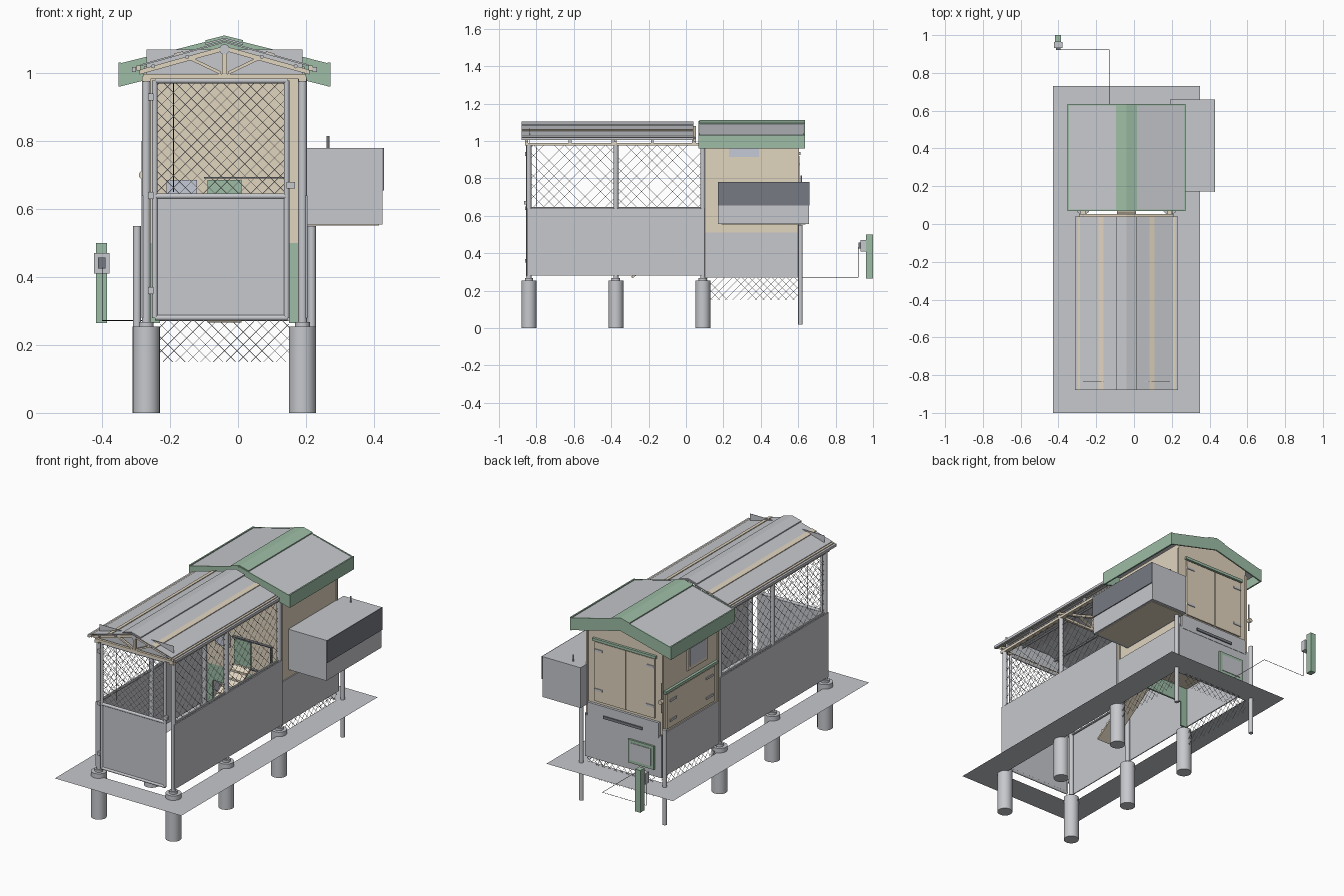
import bpy, bmesh, math
from mathutils import Vector

if "Cube" in bpy.data.objects:
    bpy.data.objects.remove(bpy.data.objects["Cube"])


def material(name, rgb):
    m = bpy.data.materials.new(name)
    m.use_nodes = True
    m.diffuse_color = (*rgb, 1)
    m.node_tree.nodes["Principled BSDF"].inputs["Base Color"].default_value = (*rgb, 1)
    return m


GREY = material("light grey", (.57, .58, .61))
DARK = material("dark grey", (.18, .195, .22))
BEIGE = material("beige wood", (.75, .66, .52))
GREEN = material("sage green", (.34, .51, .38))
GLASS = material("pale blue glass", (.56, .59, .68))
BLACK = material("black", (.03, .03, .03))

CX = -.04           # centre line of the building
L, R = -.27, .19    # side walls


def finish(name, bm, mat):
    bmesh.ops.recalc_face_normals(bm, faces=bm.faces)
    me = bpy.data.meshes.new(name)
    bm.to_mesh(me)
    bm.free()
    me.materials.append(mat)
    ob = bpy.data.objects.new(name, me)
    bpy.context.collection.objects.link(ob)
    return ob


def box(name, x0, x1, y0, y1, z0, z1, mat):
    bm = bmesh.new()
    bmesh.ops.create_cube(bm, size=1)
    for v in bm.verts:
        v.co = ((x0, x1)[v.co.x > 0], (y0, y1)[v.co.y > 0], (z0, z1)[v.co.z > 0])
    return finish(name, bm, mat)


def add_rod(bm, p, q, r, n):
    p, q = Vector(p), Vector(q)
    d = q - p
    mx = d.to_track_quat('Z', 'Y').to_matrix().to_4x4()
    mx.translation = (p + q) / 2
    bmesh.ops.create_cone(bm, segments=n, radius1=r, radius2=r, depth=d.length,
                          cap_ends=True, matrix=mx)


def rod(name, pts, r, mat, n=16):
    bm = bmesh.new()
    for p, q in zip(pts, pts[1:]):
        add_rod(bm, p, q, r, n)
    ob = finish(name, bm, mat)
    for f in ob.data.polygons:
        f.use_smooth = len(f.vertices) == 4 and n > 8
    return ob


def prism(name, xz, y0, y1, mat):
    bm = bmesh.new()
    face = bm.faces.new([bm.verts.new((x, y0, z)) for x, z in xz])
    ext = bmesh.ops.extrude_face_region(bm, geom=[face])["geom"]
    bmesh.ops.translate(bm, vec=(0, y1 - y0, 0),
                        verts=[v for v in ext if isinstance(v, bmesh.types.BMVert)])
    return finish(name, bm, mat)


def gable(name, half, peak, eave, thick, y0, y1, mat):
    top = [(CX - half, eave), (CX, peak), (CX + half, eave)]
    return prism(name, top + [(x, z - thick) for x, z in reversed(top)], y0, y1, mat)


def beam(name, a, b, h, y0, y1, mat):
    (xa, za), (xb, zb) = a, b
    return prism(name, [(xa, za), (xb, zb), (xb, zb - h), (xa, za - h)], y0, y1, mat)


def netting(name, origin, u, w, z0, z1, pitch):
    """Diamond wire panel spanning w along u from z0 to z1."""
    bm = bmesh.new()
    o, u, h = Vector(origin), Vector(u), z1 - z0
    for i in range(int((w + h) / pitch) + 1):
        c = (i + .5) * pitch - h
        a, b = max(0, c), min(w, c + h)
        if b - a > .002:
            for s in (0, 1):
                ends = [o + u * (w - t if s else t) + Vector((0, 0, z0 + t - c)) for t in (a, b)]
                add_rod(bm, *ends, .0011, 3)
    return finish(name, bm, GREY)


# ground border with an open centre
bm = bmesh.new()
outer = [(-.43, -1), (.35, -1), (.35, .73), (-.43, .73)]
inner = [(-.28, -.85), (.2, -.85), (.2, .58), (-.28, .58)]
vo, vi = [[bm.verts.new((x, y, .23)) for x, y in loop] for loop in (outer, inner)]
for i in range(4):
    j = (i + 1) % 4
    bm.faces.new((vo[i], vo[j], vi[j], vi[i]))
finish("ground_border", bm, GREY)

# piers, run posts, side panels and netting
for side, x, out in (("right", L, -1), ("left", R, 1)):
    for i, y in enumerate((-.84, -.375, .09)):
        rod(f"{side}_pier_{i}", [(x, y, 0), (x, y, .255)], .04, GREY, 24)
        rod(f"{side}_pier_cap_{i}", [(x, y, .255), (x, y, .268)], .022, GREY)
        rod(f"{side}_post_{i}", [(x, y, .26), (x, y, .985)], .013, GREY)
    box(f"{side}_run_panel", *sorted((x + out * .014, x + out * .009)), -.85, .1, .28, .64, GREY)
    netting(f"{side}_run_netting", (x, -.84, 0), (0, 1, 0), .93, .64, .98, .055)
    rod(f"{side}_mid_rail", [(x, -.84, .64), (x, .09, .64)], .006, GREY, 8)
    box(f"{side}_top_plate", x - .012, x + .012, -.86, .07, .975, .99, BEIGE)
    for y in (-.62, -.39, -.18, .04):
        box(f"{side}_roof_bracket", x - .006, x + .006, y - .007, y + .007, .99, 1.02, GREY)
    # eave rail and gutter strip beyond the roof sheet
    for part, d, z, mat in (("eave_rail", .023, 1.008, BEIGE), ("eave_strip", .036, 1.004, GREY)):
        xe = x + out * d
        box(f"{side}_{part}", xe - .006, xe + .006, -.88, .04, z, z + .014, mat)
    # rear ground stakes and buried skirt
    xs = x + out * .027
    rod(f"{side}_rear_stake", [(xs, .612, .02), (xs, .612, .55)], .012, GREY)
    netting(f"{side}_buried_skirt", (x, .11, 0), (0, 1, 0), .49, .15, .27, .04)
netting("rear_buried_skirt", (-.23, .6, 0), (1, 0, 0), .38, .15, .27, .037)

# front door with solid lower panel
box("door_panel", -.245, .145, -.85, -.842, .28, .635, GREY)
netting("door_netting", (-.245, -.846, 0), (1, 0, 0), .39, .645, .975, .035)
for z in (.28, .638, .978):
    rod("door_rail", [(-.245, -.848, z), (.145, -.848, z)], .008, GREY)
for x in (-.245, .143):
    rod("door_stile", [(x, -.848, .28), (x, -.848, .978)], .008, GREY)
for z in (.36, .64, .93):
    box("door_hinge", -.265, -.248, -.86, -.845, z - .01, z + .01, GREY)
box("door_latch", .143, .168, -.866, -.848, .66, .68, GREY)
rod("pull_cord", [(-.19, -.8, .97), (-.19, -.8, .65)], .001, BLACK, 4)

# run roof, battens, ridge cap and trusses
slope = .28
gable("run_roof", .247, 1.095, 1.095 - slope * .247, .005, -.88, .04, GREY)
gable("run_ridge_cap", .055, 1.104, 1.089, .006, -.88, .04, GREY)
for s in (-1, 1):
    top = [(CX + s * k, 1.099 - slope * k) for k in (.122, .148)]
    beam("roof_batten", top[0], top[1], .005, -.88, .04, BEIGE)
    for k in (.11, .21):
        x, z = CX + s * k, 1.079 - slope * k
        rod("roof_purlin", [(x, -.87, z), (x, .04, z)], .006, GREY, 8)
    for y in (-.86, -.385, .04):
        beam("truss_rafter", (CX, 1.08), (CX + s * .25, 1.08 - slope * .25), .014, y, y + .014, BEIGE)
        beam("truss_brace", (CX + s * .01, 1.005), (CX + s * .1, 1.048), .01, y, y + .012, BEIGE)
for y in (-.86, -.385, .04):
    box("truss_chord", -.28, .2, y, y + .014, .983, .997, BEIGE)
    box("truss_king_post", CX - .007, CX + .007, y, y + .014, .99, 1.075, BEIGE)
    rod("truss_plate", [(CX, y - .003, 1.07), (CX, y, 1.07)], .015, GREY)
box("gable_panel", L, R, -.836, -.834, .985, 1.07, GREY)

# house body
prism("house_body", [(L, .5), (R, .5), (R, 1.01), (CX, 1.075), (L, 1.01)], .105, .598, BEIGE)
for x in (L - .006, R):
    box("house_lower_side", x, x + .006, .1, .61, .27, .51, GREY)
box("house_lower_back", L, R, .598, .61, .27, .5, GREY)
for x in (L, CX, R):
    for y in (.108, .597):
        if x != CX:
            box("house_corner_trim", x - .006, x + .006, y - .006, y + .006, .5, .98, BEIGE)

# green divider with a wide passage under the house
box("divider_top", L, R, .105, .115, .41, .5, GREEN)
for x0, x1 in ((L, L + .04), (R - .04, R)):
    box("divider_leg", x0, x1, .105, .115, .265, .41, GREEN)

# house roof with fascia boards
gable("house_roof", .305, 1.105, 1.027, .012, .075, .63, GREY)
gable("house_ridge_cap", .055, 1.111, 1.097, .008, .072, .635, GREEN)
for y in (.068, .627):
    gable("gable_fascia", .31, 1.106, 1.028, .068, y, y + .008, GREEN)
for x in (CX - .312, CX + .304):
    box("eave_fascia", x, x + .008, .07, .635, .96, 1.032, GREEN)

# rear door, drawer and hatch
box("rear_door_leaf", -.23, -.055, .598, .606, .59, .92, BEIGE)
box("rear_door_leaf", -.05, .14, .598, .606, .59, .92, BEIGE)
box("rear_door_trim", -.24, .15, .598, .612, .925, .94, GREEN)
box("rear_drawer", L + .01, R - .01, .598, .612, .49, .575, GREY)
box("drawer_handle", -.16, .08, .612, .618, .51, .525, DARK)
for z in (.65, .87):
    for x in (-.23, .09):
        box("rear_hinge", x, x + .05, .606, .61, z, z + .012, GREY)
box("rear_hatch_frame", -.235, -.075, .61, .62, .31, .44, GREEN)
box("rear_hatch", -.218, -.092, .62, .623, .327, .423, GREY)
rod("rear_latch", [(L - .01, .615, .64), (L - .01, .615, .8)], .004, GREY, 8)
rod("rear_knob", [(L - .01, .61, .7), (L - .01, .63, .7)], .012, BEIGE)

# right wall door and window, left wall window
box("side_door", L - .008, L, .14, .56, .525, .72, BEIGE)
box("side_door_trim", L - .014, L, .12, .58, .727, .742, GREEN)
for y in (.16, .48):
    for z in (.56, .67):
        box("side_hinge", L - .012, L - .008, y, y + .06, z, z + .012, GREY)
box("right_window_frame", L - .007, L, .2, .38, .78, .92, BEIGE)
box("right_window", L - .01, L - .007, .22, .36, .8, .9, GLASS)
box("left_window", R, R + .005, .23, .39, .915, .965, GLASS)

# front wall pop door, window and ramp
box("pop_door", -.09, .01, .095, .105, .54, .685, GREEN)
for z in (.535, .69):
    box("pop_door_rail", -.1, .14, .09, .105, z, z + .005, DARK)
box("pop_door_end", .135, .14, .09, .105, .535, .69, DARK)
box("front_window", -.21, -.12, .099, .105, .62, .685, GLASS)
foot, head = Vector((CX, -.29, .27)), Vector((CX, .1, .54))
run = head - foot
ramp = box("ramp", -.05, .05, -run.length / 2, run.length / 2, -.005, .005, BEIGE)
ramp.location = (foot + head) / 2
ramp.rotation_euler.x = math.atan2(run.z, run.y)
for i in range(1, 10):
    p = foot + run * i / 10 + Vector((0, 0, .01))
    box("ramp_rung", -.09, .01, p.y - .004, p.y + .004, p.z - .006, p.z + .004, BEIGE)

# nest box with wooden floor
box("nest_box", R, .425, .172, .658, .555, .78, GREY)
box("nest_lid_front", .425, .43, .17, .66, .655, .78, DARK)
box("nest_floor", R + .01, .415, .19, .64, .552, .556, BEIGE)
rod("nest_handle", [(.265, .615, .78), (.265, .615, .815)], .004, GREY, 8)

# power post, box and cable
box("power_post", -.418, -.386, .963, 1, .265, .5, GREEN)
box("power_box", -.424, -.378, .932, .963, .41, .47, GREY)
box("power_socket", -.412, -.39, .922, .932, .425, .457, DARK)
rod("power_cable", [(-.4, .922, .43), (-.4, .922, .272), (-.13, .922, .272), (-.13, .6, .272)],
    .0012, BLACK, 6)
